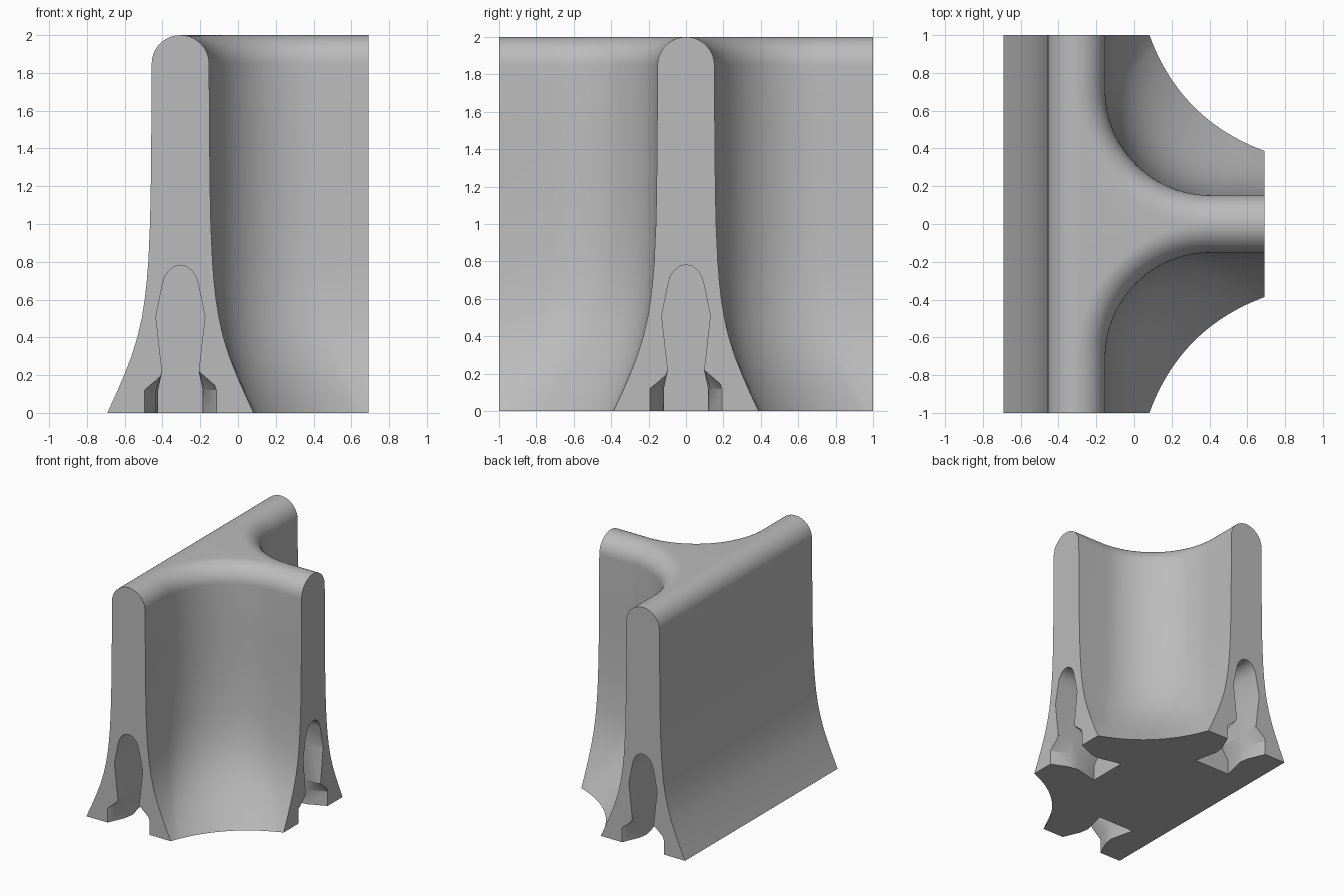
import bpy
import bmesh
from math import sin, cos, pi, radians
from mathutils import Matrix, Vector

if "Cube" in bpy.data.objects:
    bpy.data.objects.remove(bpy.data.objects["Cube"])

grey = bpy.data.materials.new("plain grey")
grey.use_nodes = True
grey.diffuse_color = (0.5, 0.5, 0.5, 1)
grey.node_tree.nodes["Principled BSDF"].inputs["Base Color"].default_value = (0.5, 0.5, 0.5, 1)

AXIS = -0.305           # x of the long wall's centre line
END = 0.995             # reach of the short wall from that line
TOP_W, FOOT_W = 0.152, 0.387
CENTRE, STEPS = 0.71, 24


def top_curve(inset):
    """Plan of the inner corner near the top: straight, arc, straight."""
    r = CENTRE - TOP_W + inset
    pts = [Vector((TOP_W - inset, 1))]
    for i in range(STEPS + 1):
        a = pi + pi / 2 * i / STEPS
        pts.append(Vector((CENTRE + r * cos(a), CENTRE + r * sin(a))))
    return pts + [Vector((END, TOP_W - inset))]


def foot_curve():
    """Plan of the inner corner at the ground: one shallow arc."""
    a, b = Vector((FOOT_W, 1)), Vector((END, FOOT_W))
    bulge = Vector((-1, -1)).normalized() * 0.1
    n = STEPS + 2
    return [a.lerp(b, i / n) + bulge * (1 - (2 * i / n - 1) ** 2) for i in range(n + 1)]


def ring(curve, w, z):
    """Closed outline of the T at one height."""
    plan = [(p.x, p.y) for p in curve] + [(p.x, -p.y) for p in reversed(curve)]
    plan += [(-w, -1), (-w, 1)]
    return [(x + AXIS, y, z) for x, y in plan]


def loft(name, rings):
    """Skin a stack of equal closed outlines and cap both ends."""
    bm = bmesh.new()
    rows = [[bm.verts.new(p) for p in r] for r in rings]
    n = len(rows[0])
    for low, high in zip(rows, rows[1:]):
        for i in range(n):
            j = (i + 1) % n
            bm.faces.new((low[i], low[j], high[j], high[i]))
    bm.faces.new(rows[0])
    bm.faces.new(rows[-1])
    bmesh.ops.remove_doubles(bm, verts=bm.verts, dist=0.0001)
    bmesh.ops.recalc_face_normals(bm, faces=bm.faces)
    mesh = bpy.data.meshes.new(name)
    bm.to_mesh(mesh)
    bm.free()
    mesh.materials.append(grey)
    obj = bpy.data.objects.new(name, mesh)
    bpy.context.collection.objects.link(obj)
    return obj


# Wall body: flared foot, straight middle, rounded crest
flare = [(0, FOOT_W), (0.1, 0.341), (0.2, 0.298), (0.3, 0.259), (0.4, 0.228),
         (0.5, 0.205), (0.6, 0.189), (0.7, 0.178), (0.8, 0.170), (1, 0.161),
         (1.2, 0.157), (1.5, 0.154)]
upper, foot = top_curve(0), foot_curve()
rings = []
for z, w in flare:
    t = (w - TOP_W) / (FOOT_W - TOP_W)
    rings.append(ring([u.lerp(f, t) for u, f in zip(upper, foot)], w, z))
for i in range(13):
    a = pi / 2 * i / 12
    w = TOP_W * cos(a)
    rings.append(ring(top_curve(TOP_W - w), w, 2 - TOP_W + TOP_W * sin(a)))
wall = loft("t_junction_wall", rings)


# Clip socket: arched pocket over a pinched floor cavity
def socket_ring(depth, half):
    side = [(half, -0.05), (half, 0.12), (0.097, 0.22), (0.13, 0.51), (0.095, 0.68),
            (0.083, 0.72), (0.062, 0.752), (0.033, 0.775)]
    outline = side + [(0, 0.782)] + [(-x, z) for x, z in reversed(side)]
    return [(x, depth, z) for x, z in outline]


sections = [(-0.05, 0.213), (0.14, 0.13), (0.22, 0.118), (0.42, 0.165)]
for place, turn in (((AXIS, -1, 0), 0), ((AXIS, 1, 0), 180), ((AXIS + END, 0, 0), 90)):
    cutter = loft("socket_cutter", [socket_ring(d, h) for d, h in sections])
    cutter.data.transform(Matrix.Translation(place) @ Matrix.Rotation(radians(turn), 4, "Z"))
    cutter.hide_render = True
    mod = wall.modifiers.new("socket", "BOOLEAN")
    mod.operation, mod.solver, mod.object = "DIFFERENCE", "EXACT", cutter
    bpy.context.view_layer.objects.active = wall
    bpy.ops.object.modifier_apply(modifier=mod.name)
    bpy.data.objects.remove(cutter)

bpy.ops.object.select_all(action="DESELECT")
wall.select_set(True)
bpy.context.view_layer.objects.active = wall
bpy.ops.object.shade_smooth_by_angle(angle=radians(30))
